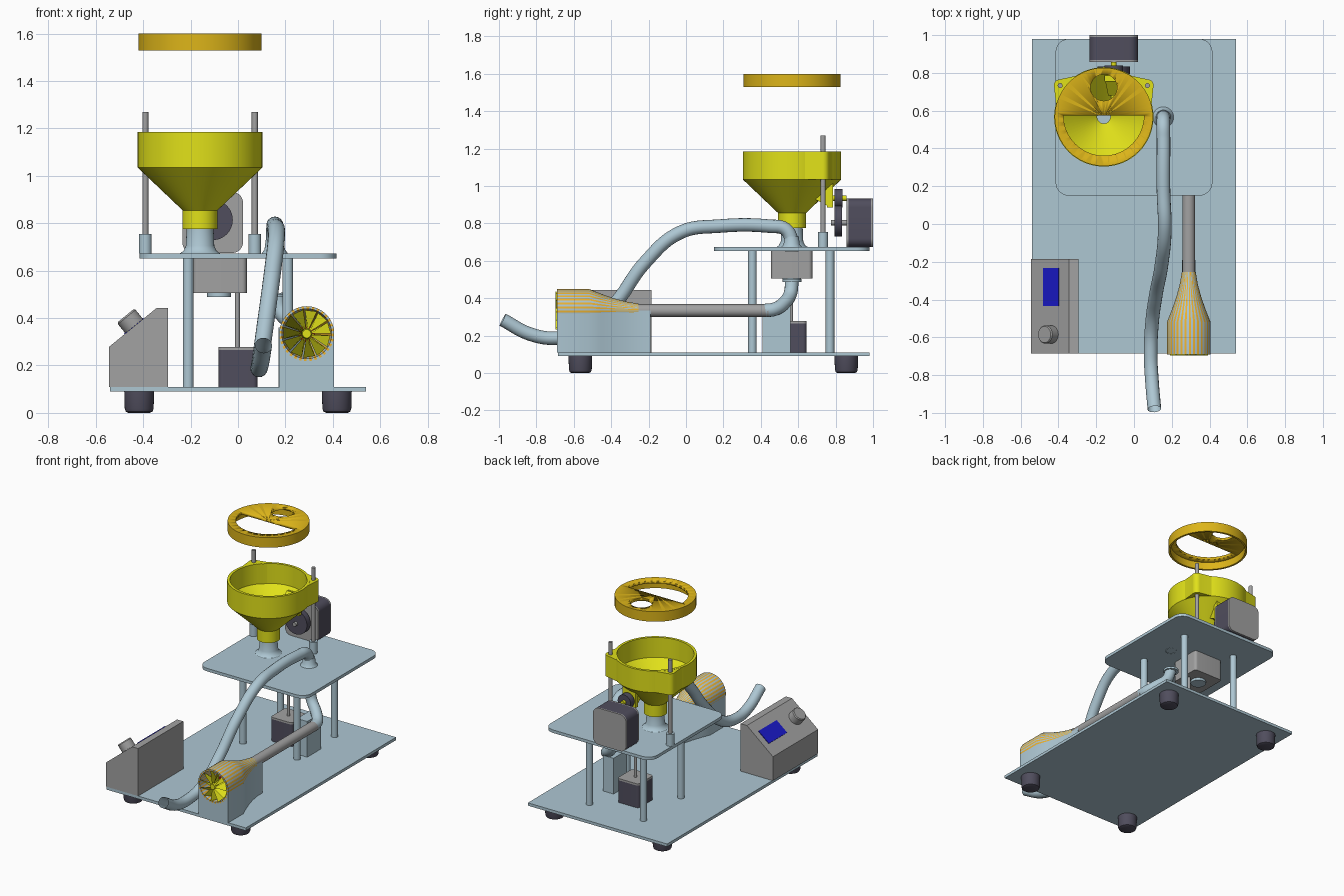
import bpy, bmesh
from math import cos, sin, pi, radians
from mathutils import Matrix, Vector

if "Cube" in bpy.data.objects:
    bpy.data.objects.remove(bpy.data.objects["Cube"])


def material(name, rgb):
    m = bpy.data.materials.new(name)
    m.diffuse_color = (*rgb, 1)
    m.use_nodes = True
    m.node_tree.nodes["Principled BSDF"].inputs["Base Color"].default_value = m.diffuse_color
    return m


BLUE = material("pale_blue", (0.42, 0.57, 0.65))
YELLOW = material("yellow", (0.75, 0.75, 0.01))
GOLD = material("gold", (0.72, 0.46, 0.01))
DARK = material("dark", (0.08, 0.075, 0.11))
GREY = material("grey", (0.36, 0.36, 0.36))
ORANGE = material("orange", (0.85, 0.45, 0.03))
SCREEN = material("screen_blue", (0.01, 0.01, 0.6))
RED = material("red", (0.6, 0.02, 0.02))


def finish(name, bm, *mats):
    bmesh.ops.remove_doubles(bm, verts=bm.verts, dist=1e-5)
    bmesh.ops.recalc_face_normals(bm, faces=bm.faces)
    me = bpy.data.meshes.new(name)
    bm.to_mesh(me)
    bm.free()
    ob = bpy.data.objects.new(name, me)
    bpy.context.collection.objects.link(ob)
    for m in mats:
        me.materials.append(m)
    bpy.ops.object.select_all(action='DESELECT')
    ob.select_set(True)
    bpy.context.view_layer.objects.active = ob
    bpy.ops.object.shade_smooth_by_angle(angle=radians(32))
    return ob


def loft(name, rings, *mats, caps=True, stripes=False):
    """Skin a list of closed rings; without caps the last ring joins the first."""
    bm = bmesh.new()
    vs = [[bm.verts.new(p) for p in ring] for ring in rings]
    n = len(vs[0])
    pairs = list(zip(vs, vs[1:])) + ([] if caps else [(vs[-1], vs[0])])
    for a, b in pairs:
        for i in range(n):
            f = bm.faces.new((a[i], a[(i + 1) % n], b[(i + 1) % n], b[i]))
            f.material_index = i % 2 if stripes else 0
    if caps:
        bm.faces.new(vs[0])
        bm.faces.new(vs[-1])
    return finish(name, bm, *mats)


def lathe(name, prof, centre, mat, axis='z', hollow=False, seg=48, extra=None):
    """Revolve (radius, height) pairs round a z or y axis through centre."""
    def pt(r, h, a):
        c, s = r * cos(a), r * sin(a)
        return Vector(centre) + Vector((c, s, h) if axis == 'z' else (c, h, s))
    rings = [[pt(r, h, 2 * pi * i / seg) for i in range(seg)] for r, h in prof]
    mats = (mat, extra) if extra else (mat,)
    return loft(name, rings, *mats, caps=not hollow, stripes=bool(extra))


def rod(name, x, y, r, z0, z1, mat, seg=32):
    return lathe(name, [(r, z0), (r, z1)], (x, y, 0), mat, seg=seg)


def prism(name, pts, lo, hi, mat, axis='z'):
    return loft(name, [[(u, v, h) if axis == 'z' else (u, h, v) for u, v in pts]
                       for h in (lo, hi)], mat)


def rect(x0, x1, y0, y1, r=0.0):
    if not r:
        return [(x0, y0), (x1, y0), (x1, y1), (x0, y1)]
    out = []
    for k, (cx, cy) in enumerate([(x1 - r, y1 - r), (x0 + r, y1 - r), (x0 + r, y0 + r), (x1 - r, y0 + r)]):
        out += [(cx + r * cos(pi / 2 * (k + i / 8)), cy + r * sin(pi / 2 * (k + i / 8))) for i in range(9)]
    return out


def tube(name, pts, r, mat):
    cu = bpy.data.curves.new(name, 'CURVE')
    cu.dimensions = '3D'
    cu.bevel_depth, cu.bevel_resolution, cu.resolution_u = r, 6, 10
    sp = cu.splines.new('BEZIER')
    sp.bezier_points.add(len(pts) - 1)
    for b, p in zip(sp.bezier_points, pts):
        b.co = p
        b.handle_left_type = b.handle_right_type = 'AUTO'
    ob = bpy.data.objects.new(name, cu)
    bpy.context.collection.objects.link(ob)
    cu.materials.append(mat)
    bpy.ops.object.select_all(action='DESELECT')
    ob.select_set(True)
    bpy.context.view_layer.objects.active = ob
    bpy.ops.object.convert(target='MESH')
    bpy.ops.object.shade_smooth_by_angle(angle=radians(40))
    return ob


# Base, feet, upper deck and its posts
prism("base_plate", rect(-0.54, 0.54, -0.685, 0.98), 0.09, 0.11, BLUE)
prism("upper_deck", rect(-0.415, 0.415, 0.15, 0.98, 0.07), 0.652, 0.673, BLUE)
for sx in (-1, 1):
    for y in (-0.565, 0.857):
        lathe("foot", [(0.045, 0), (0.056, 0.005), (0.061, 0.018), (0.063, 0.09)], (sx * 0.417, y, 0), DARK)
    for y in (0.355, 0.77):
        rod("deck_post", sx * 0.21, y, 0.023, 0.11, 0.652, BLUE)

# Hopper funnel with ears that slide on two guide rods
HX, HY = -0.16, 0.567
lathe("hopper_funnel", [(0.263, 1.185), (0.263, 1.035), (0.074, 0.855), (0.074, 0.775), (0.035, 0.775),
                        (0.035, 0.86), (0.245, 1.045), (0.245, 1.185)],
      (HX, HY, 0), YELLOW, hollow=True, seg=64)
lathe("hopper_spout", [(0.085, 0.673), (0.07, 0.683), (0.06, 0.705), (0.057, 0.775), (0.04, 0.775), (0.04, 0.673)],
      (HX, HY, 0), BLUE, hollow=True)
for s in (-1, 1):
    x, y = HX + s * 0.231, 0.733
    arc = [(x + s * 0.033 * cos(a), y + 0.033 * sin(a)) for a in [radians(-20 + 11 * i) for i in range(11)]]
    prism("hopper_ear", arc + [(HX + s * 0.12, 0.79), (HX + s * 0.21, 0.7), (HX + s * 0.252, 0.62)],
          1.035, 1.184, YELLOW)
    rod("guide_rod", x, y, 0.013, 0.674, 1.27, GREY, 24)
    rod("rod_sleeve", x, y, 0.027, 0.673, 0.755, BLUE)

# Lid: shallow cap with a half-round opening and a round hole
lid = lathe("hopper_lid", [(0, 1.6), (0.26, 1.6), (0.26, 1.53), (0.246, 1.53), (0.246, 1.582), (0, 1.582)],
            (HX, HY, 0), GOLD, hollow=True, seg=64)
half = [(HX + 0.213 * cos(pi + pi * i / 32), 0.575 + 0.213 * sin(pi + pi * i / 32)) for i in range(33)]
for cutter in (prism("slot_cutter", half, 1.55, 1.65, GOLD), rod("hole_cutter", HX, 0.722, 0.07, 1.55, 1.65, GOLD)):
    cutter.hide_render = True
    mod = lid.modifiers.new("opening", 'BOOLEAN')
    mod.operation, mod.solver, mod.object = 'DIFFERENCE', 'EXACT', cutter
    bpy.context.view_layer.objects.active = lid
    bpy.ops.object.modifier_apply(modifier=mod.name)
    bpy.data.objects.remove(cutter)

# Feeder motor, gears and agitator shaft behind the hopper
MX, MZ = -0.107, 0.804
face = rect(MX - 0.128, MX + 0.128, 0.675, 0.932, 0.045)
prism("feeder_motor_body", face, 0.868, 0.99, DARK, 'y')
prism("feeder_motor_front", face, 0.857, 0.868, GREY, 'y')
prism("feeder_motor_back", face, 0.99, 1.0, GREY, 'y')
lathe("motor_shaft", [(0.014, 0.775), (0.014, 0.86)], (MX, 0, MZ), GREY, 'y', seg=24)
lathe("large_gear", [(0.085, 0.795), (0.085, 0.835)], (MX, 0, MZ + 0.01), DARK, 'y')
lathe("small_gear", [(0.05, 0.795), (0.05, 0.838)], (MX, 0, 0.935), DARK, 'y')
lathe("agitator_shaft", [(0.014, 0.60), (0.014, 0.858)], (MX, 0, 0.935), YELLOW, 'y', seg=24)
prism("agitator_bearing", rect(MX - 0.05, MX + 0.05, 0.885, 1.03), 0.755, 0.785, YELLOW, 'y')
loft("bearing_web", [[(MX + u * w, y, z) for u, z in ((-1, z0), (1, z0), (1, z1), (-1, z1))]
                     for w, y, z0, z1 in ((0.03, 0.68, 0.935, 0.98), (0.045, 0.755, 0.895, 1.04))], YELLOW)

# Dosing box below the deck, driven by the lower motor
prism("dosing_box", rect(-0.19, 0.037, 0.455, 0.675, 0.02), 0.505, 0.652, GREY)
rod("dosing_outlet", -0.08, 0.565, 0.05, 0.488, 0.505, BLUE)
prism("lower_motor", rect(-0.083, 0.083, 0.478, 0.645, 0.02), 0.11, 0.265, DARK)
prism("lower_motor_cap", rect(-0.083, 0.083, 0.478, 0.645, 0.02), 0.265, 0.278, GREY)
rod("lower_motor_shaft", -0.002, 0.562, 0.011, 0.278, 0.506, GREY, 24)

# Blower nozzle, striped and hollow, on a tapered pedestal
BX, BZ = 0.29, 0.334
outline = [(0.116, -0.69), (0.116, -0.52), (0.09, -0.455), (0.067, -0.39), (0.048, -0.32), (0.037, -0.255)]
lathe("blower_nozzle", outline + [(0.03, -0.255), (0.052, -0.36), (0.1, -0.51), (0.105, -0.69)],
      (BX, 0, BZ), BLUE, 'y', hollow=True, seg=64, extra=ORANGE)
stations = []
for w, y in outline + [(0.036, -0.19)]:
    w -= 0.001
    arc = [(BX + w * cos(-pi * i / 20), y, BZ + w * sin(-pi * i / 20)) for i in range(21)]
    stations.append(arc + [(BX - w, y, 0.11), (BX + w, y, 0.11)])
loft("blower_pedestal", stations, BLUE)

# Fan with twisted blades
bm = bmesh.new()
for k in range(11):
    a = 2 * pi * k / 11
    q = [(r, t, y) for r, t, y in ((0.015, a, -0.697), (0.103, a, -0.697), (0.1, a + 0.5, -0.62), (0.015, a + 0.5, -0.62))]
    bm.faces.new([bm.verts.new((BX + r * cos(t), y, BZ + r * sin(t))) for r, t, y in q])
bmesh.ops.solidify(bm, geom=bm.faces[:], thickness=0.004)
finish("fan_blades", bm, YELLOW)
lathe("fan_hub", [(0.018, -0.697), (0.022, -0.685), (0.022, -0.61)], (BX, 0, BZ), YELLOW, 'y')
lathe("fan_spindle", [(0.035, -0.61), (0.035, -0.52)], (BX, 0, BZ), RED, 'y')

# Air pipe, mixing elbow with flange, and its stand
lathe("air_pipe", [(0.034, -0.27), (0.034, 0.44), (0.028, 0.44), (0.028, -0.27)], (BX, 0, BZ), GREY, 'y', hollow=True)
tube("mixing_elbow", [(BX, 0.42, BZ), (0.282, 0.475, 0.342), (0.24, 0.525, 0.375), (0.185, 0.558, 0.425),
                      (0.158, 0.566, 0.495)], 0.036, BLUE)
lathe("elbow_flange", [(0.05, 0.488), (0.05, 0.502), (0.03, 0.502), (0.03, 0.488)], (0.157, 0.567, 0), BLUE, hollow=True)
prism("elbow_stand", rect(0.17, 0.25, 0.41, 0.56), 0.11, 0.36, BLUE)

# Delivery hose from the deck over the front edge
tube("delivery_hose", [(0.155, 0.565, 0.65), (0.155, 0.563, 0.715), (0.155, 0.53, 0.77), (0.156, 0.45, 0.785),
                       (0.156, 0.18, 0.786), (0.163, -0.03, 0.752), (0.145, -0.22, 0.59), (0.115, -0.38, 0.37),
                       (0.095, -0.53, 0.227), (0.088, -0.69, 0.187), (0.095, -0.83, 0.207), (0.108, -0.98, 0.285)],
     0.036, BLUE)
lathe("hose_socket", [(0.055, 0.673), (0.043, 0.69), (0.038, 0.73), (0.034, 0.73), (0.034, 0.673)],
      (0.155, 0.565, 0), BLUE, hollow=True)

# Control box with a sloping face, screen and knob
prism("control_box", [(-0.545, 0.11), (-0.295, 0.11), (-0.295, 0.443), (-0.343, 0.443), (-0.545, 0.278)],
      -0.685, -0.185, GREY, 'y')
slope = Vector((0.202, 0, 0.165)).normalized()
normal = Vector((-slope.z, 0, slope.x))
frame = Matrix((slope, (0, 1, 0), normal)).transposed().to_4x4()
for ob, y in ((prism("display_screen", rect(-0.052, 0.052, -0.1, 0.1), -0.004, 0.004, SCREEN), -0.333),
              (lathe("control_knob", [(0.048, 0), (0.048, 0.05), (0.043, 0.057)], (0, 0, 0), GREY), -0.585)):
    ob.matrix_world = Matrix.Translation((-0.438, y, 0.366)) @ frame
